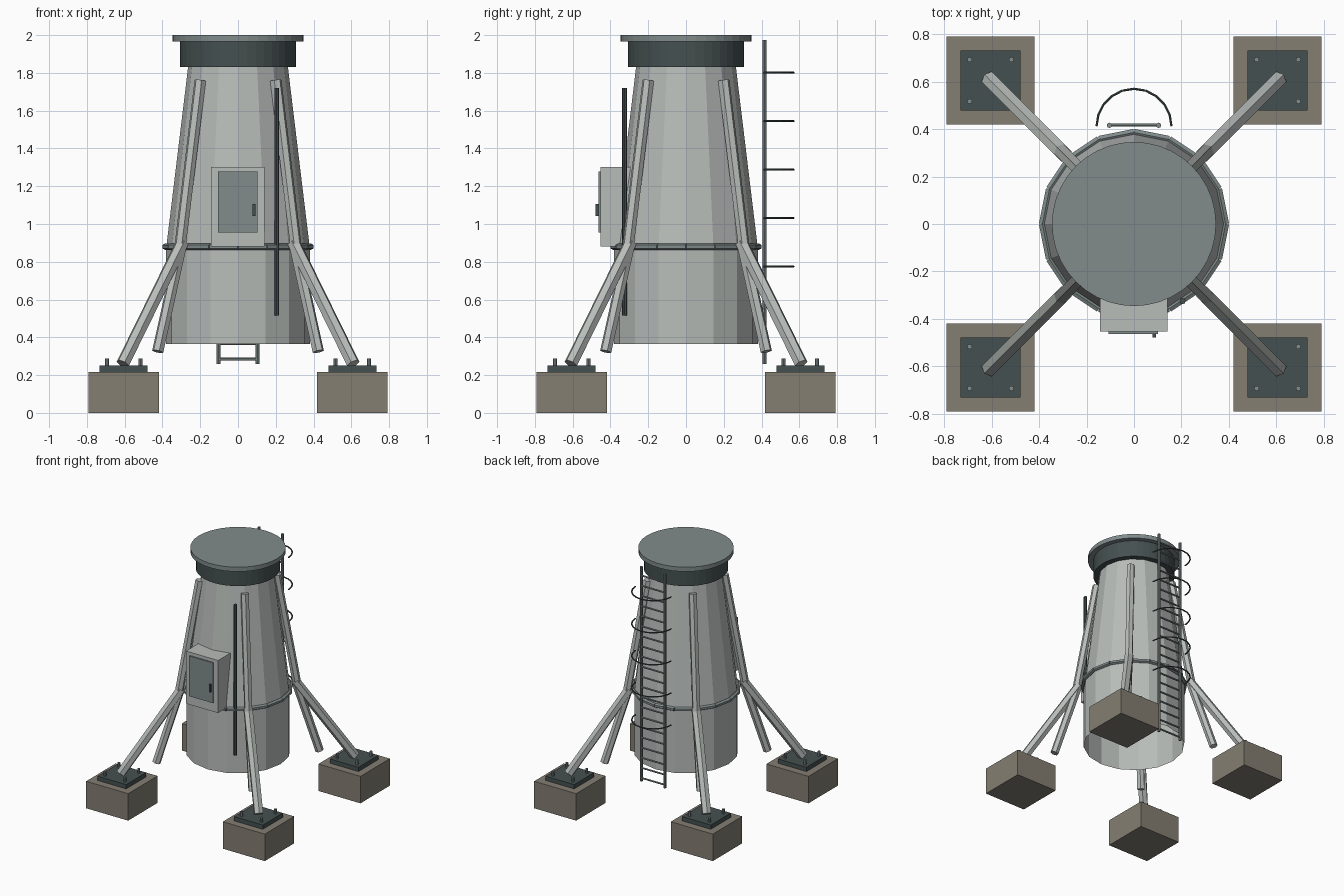
import bpy, bmesh
from math import sin, cos, pi
from mathutils import Vector, Matrix

if "Cube" in bpy.data.objects:
    bpy.data.objects.remove(bpy.data.objects["Cube"])


def material(name, rgb):
    m = bpy.data.materials.new(name)
    m.diffuse_color = (*rgb, 1)
    m.use_nodes = True
    m.node_tree.nodes["Principled BSDF"].inputs["Base Color"].default_value = m.diffuse_color
    return m


STEEL = material("pale_steel", (0.48, 0.51, 0.49))
LID = material("blue_grey", (0.22, 0.26, 0.26))
DARK = material("dark_steel", (0.06, 0.08, 0.08))
STONE = material("concrete", (0.23, 0.21, 0.17))


def finish(name, bm, mat):
    mesh = bpy.data.meshes.new(name)
    bm.to_mesh(mesh)
    bm.free()
    mesh.materials.append(mat)
    ob = bpy.data.objects.new(name, mesh)
    bpy.context.collection.objects.link(ob)
    return ob


def add_box(bm, lo, hi):
    lo, hi = Vector(lo), Vector(hi)
    m = Matrix.Translation((lo + hi) / 2) @ Matrix.Diagonal((*(hi - lo), 1))
    bmesh.ops.create_cube(bm, size=1, matrix=m)


def add_rod(bm, a, b, r, sides=6):
    a, b = Vector(a), Vector(b)
    d = b - a
    m = Matrix.Translation((a + b) / 2) @ d.to_track_quat('Z', 'Y').to_matrix().to_4x4()
    bmesh.ops.create_cone(bm, cap_ends=True, segments=sides, radius1=r, radius2=r,
                          depth=d.length, matrix=m)


def box(name, lo, hi, mat):
    bm = bmesh.new()
    add_box(bm, lo, hi)
    return finish(name, bm, mat)


def rods(name, pairs, r, mat, sides=6):
    bm = bmesh.new()
    for a, b in pairs:
        add_rod(bm, a, b, r, sides)
    return finish(name, bm, mat)


def circle(r, z, n=16):
    return [Vector((r * cos(2 * pi * i / n), r * sin(2 * pi * i / n), z)) for i in range(n)]


# tower shell: straight skirt and tapered upper part, open underneath
bm = bmesh.new()
rings = [[bm.verts.new(p) for p in circle(r, z)]
         for r, z in ((0.38, 0.365), (0.38, 0.875), (0.262, 1.85))]
for lower, upper in zip(rings, rings[1:]):
    for i in range(16):
        j = (i + 1) % 16
        bm.faces.new((lower[i], lower[j], upper[j], upper[i]))
finish("tower_shell", bm, STEEL)

# collar and round top plate
rods("top_collar", [((0, 0, 1.83), (0, 0, 1.965))], 0.306, DARK, 40)
rods("top_plate", [((0, 0, 1.965), (0, 0, 2.0))], 0.346, LID, 40)

# ring of straight tubes around the waist
pts = circle(0.386, 0.88)
rods("waist_ring", list(zip(pts, pts[1:] + pts[:1])), 0.017, LID)

# four corners: splayed legs on bolted concrete footings
for sx, sy, corner in ((-1, -1, "front_left"), (1, -1, "front_right"),
                       (-1, 1, "back_left"), (1, 1, "back_right")):
    def diag(d, z):
        return Vector((sx * d, sy * d, z))
    rods(corner + "_upper_strut", [(diag(0.20, 1.76), diag(0.308, 0.87))], 0.031, STEEL)
    rods(corner + "_inner_strut", [(diag(0.30, 0.89), diag(0.425, 0.325))], 0.031, STEEL)
    rods(corner + "_leg", [(diag(0.295, 0.90), diag(0.61, 0.26))], 0.036, STEEL)
    c = diag(0.605, 0)
    box(corner + "_footing", c - Vector((0.186, 0.186, 0)), c + Vector((0.186, 0.186, 0.216)), STONE)
    box(corner + "_base_plate", c + Vector((-0.127, -0.127, 0.216)),
        c + Vector((0.127, 0.127, 0.25)), DARK)
    rods(corner + "_bolts", [(c + Vector((u, v, 0.24)), c + Vector((u, v, 0.287)))
                             for u in (-0.088, 0.088) for v in (-0.088, 0.088)], 0.011, LID, 8)

# control cabinet with door and handle
box("cabinet", (-0.143, -0.453, 0.882), (0.141, -0.29, 1.303), STEEL)
box("cabinet_door", (-0.107, -0.464, 0.955), (0.102, -0.45, 1.277), LID)
box("door_handle", (0.078, -0.478, 1.043), (0.092, -0.46, 1.105), DARK)

# vertical cable conduit
rods("conduit", [((0.205, -0.325, 0.515), (0.205, -0.325, 1.72))], 0.013, DARK, 8)

# rear ladder
rods("ladder_rails", [((s * 0.104, 0.416, 0.26), (s * 0.104, 0.416, 1.975)) for s in (-1, 1)],
     0.011, LID, 8)
rods("ladder_rungs", [((-0.104, 0.418, 0.285 + k * 0.081), (0.104, 0.418, 0.285 + k * 0.081))
                      for k in range(21)], 0.0075, LID)

# safety hoops around the ladder
for k in range(5):
    z = 0.775 + k * 0.2565
    arc = [(0.158 * cos(pi * i / 10), 0.412 + 0.158 * sin(pi * i / 10), z) for i in range(11)]
    rods("safety_hoop_%d" % (k + 1), list(zip(arc, arc[1:])), 0.0055, DARK)
